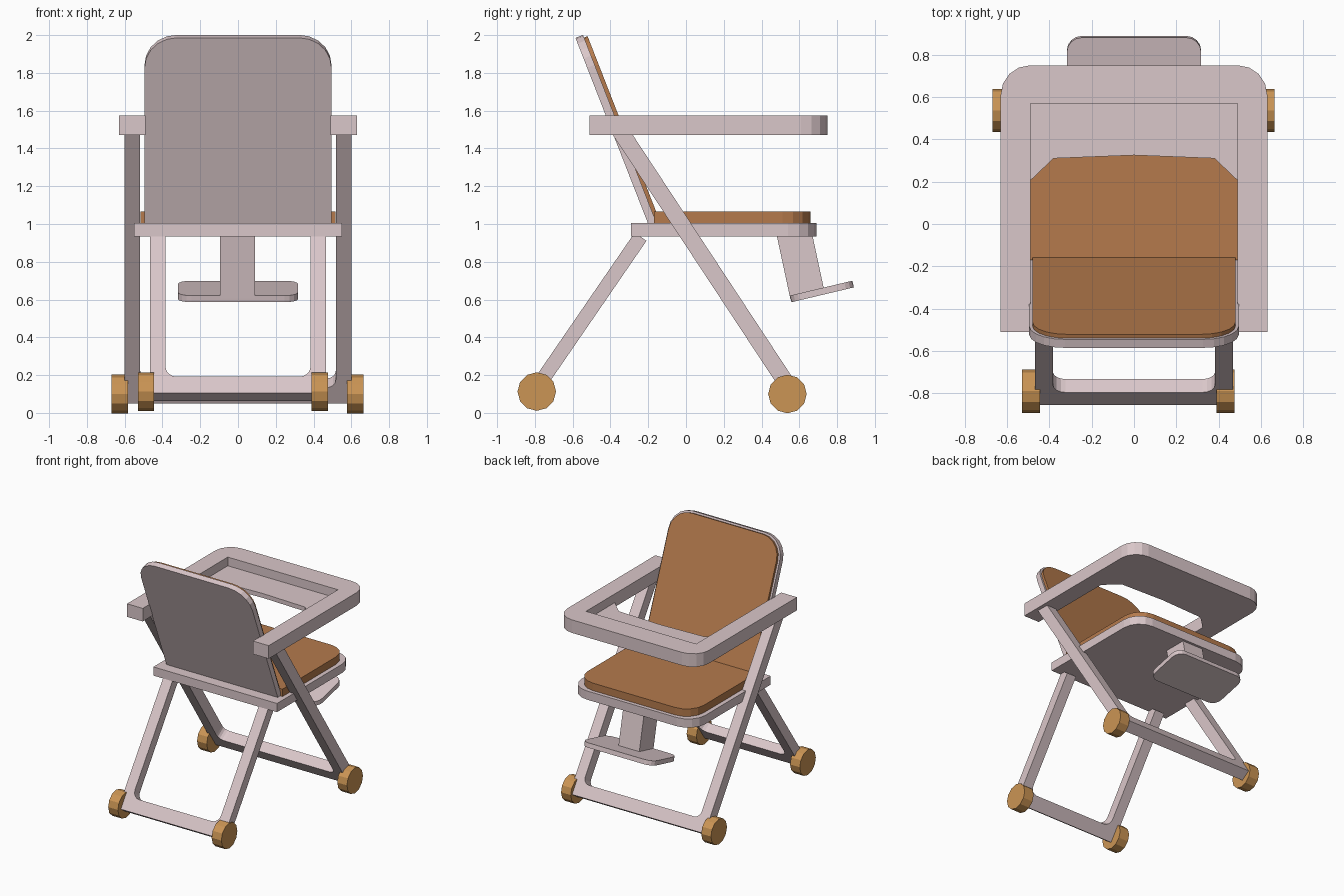
import bpy, bmesh, math
from mathutils import Vector

if "Cube" in bpy.data.objects:
    bpy.data.objects.remove(bpy.data.objects["Cube"])


def material(name, rgb):
    m = bpy.data.materials.new(name)
    m.diffuse_color = (*rgb, 1)
    m.use_nodes = True
    m.node_tree.nodes["Principled BSDF"].inputs["Base Color"].default_value = m.diffuse_color
    return m


FRAME = material("pale pink frame", (0.70, 0.57, 0.585))
CUSHION = material("brown cushion", (0.46, 0.195, 0.073))
WHEEL = material("tan wheel", (0.60, 0.30, 0.09))


def rounded(corners, segs=4):
    """Outline from (x, y, radius) right-angle corners."""
    pts = []
    n = len(corners)
    for i, (x, y, r) in enumerate(corners):
        p = Vector((x, y))
        if not r:
            pts.append(p)
            continue
        a = (Vector(corners[i - 1][:2]) - p).normalized()
        b = (Vector(corners[(i + 1) % n][:2]) - p).normalized()
        for k in range(segs + 1):
            t = math.pi / 2 * k / segs
            pts.append(p + a * r * (1 - math.sin(t)) + b * r * (1 - math.cos(t)))
    return pts


def prism(name, pts, mat, origin, up, depth, thick):
    """Extrude an outline (x, distance along 'up') by thick along 'depth'.
    origin, up and depth are (y, z) pairs."""
    o, v, w = (Vector((0, *c)) for c in (origin, up, depth))
    v.normalize()
    w.normalize()
    bm = bmesh.new()
    f = bm.faces.new([bm.verts.new(o + Vector((p[0], 0, 0)) + v * p[1]) for p in pts])
    ext = bmesh.ops.extrude_face_region(bm, geom=[f])
    bmesh.ops.translate(bm, vec=w * thick,
                        verts=[g for g in ext["geom"] if isinstance(g, bmesh.types.BMVert)])
    bmesh.ops.recalc_face_normals(bm, faces=bm.faces)
    me = bpy.data.meshes.new(name)
    bm.to_mesh(me)
    bm.free()
    me.materials.append(mat)
    ob = bpy.data.objects.new(name, me)
    bpy.context.collection.objects.link(ob)
    return ob


def flat(name, pts, mat, z0, z1):
    return prism(name, pts, mat, (0, z0), (1, 0), (0, 1), z1 - z0)


def front_rounded(hw, lo, hi, r, segs=4):
    return rounded([(-hw, lo, 0), (hw, lo, 0), (hw, hi, r), (-hw, hi, r)], segs)


def leg_frame(hw, inner, length, bar, r):
    """U shape: two legs joined by a bar at the bottom."""
    return rounded([(-hw, 0, 0), (hw, 0, 0), (hw, length, 0), (inner, length, 0),
                    (inner, bar, r), (-inner, bar, r), (-inner, length, 0), (-hw, length, 0)])


# seat and its cushion
flat("seat", front_rounded(0.55, -0.29, 0.69, 0.15), FRAME, 0.935, 1.005)
flat("seat_cushion", front_rounded(0.515, -0.17, 0.66, 0.15), CUSHION, 1.005, 1.065)

# leaning backrest and its cushion
up, fwd = Vector((-0.364, 0.931)), Vector((0.931, 0.364))
base = Vector((-0.20, 1.0))
prism("backrest", front_rounded(0.495, -0.015, 1.058, 0.17, 5), FRAME, base, up, fwd, 0.043)
prism("backrest_cushion", front_rounded(0.48, 0.0, 1.043, 0.16, 5), CUSHION,
      base + fwd * 0.043, up, fwd, 0.02)

# tray: arms and rim, with a recessed floor
flat("tray_rim", rounded([(-0.63, -0.51, 0), (-0.49, -0.51, 0), (-0.49, 0.57, 0), (0.49, 0.57, 0),
                          (0.49, -0.51, 0), (0.63, -0.51, 0), (0.63, 0.75, 0.14),
                          (-0.63, 0.75, 0.14)]), FRAME, 1.47, 1.575)
flat("tray_floor", [(-0.49, 0.57), (-0.49, 0.205), (-0.38, 0.31), (0, 0.325), (0.38, 0.31),
                    (0.49, 0.205), (0.49, 0.57)], FRAME, 1.47, 1.505)

# crossing leg frames
prism("long_leg_frame", leg_frame(0.602, 0.518, 1.73, 0.10, 0.05), FRAME,
      (0.549, 0.05), (-0.55, 0.835), (0.835, 0.55), 0.088)
prism("short_leg_frame", leg_frame(0.467, 0.383, 1.03, 0.105, 0.06), FRAME,
      (-0.855, 0.105), (0.566, 0.824), (0.824, -0.566), 0.076)

# footrest post and tilted plate
slope = Vector((0.97, 0.23)).normalized()
normal = Vector((-slope.y, slope.x))
post = prism("footrest_post", [(-0.095, 0), (0.09, 0), (0.09, 0.185), (-0.095, 0.185)], FRAME,
             (0.552, 0.605), slope, (-0.21, 0.98), 0.35)
for vert in post.data.vertices:        # cut the post level inside the seat
    if vert.co.z > 0.9:
        vert.co.y += 0.21 / 0.98 * (vert.co.z - 0.95)
        vert.co.z = 0.95
prism("footrest_plate", rounded([(-0.317, 0, 0.07), (0.317, 0, 0.07), (0.317, 0.34, 0.07),
                                 (-0.317, 0.34, 0.07)]), FRAME, (0.558, 0.586), slope, normal, 0.036)

# wheels
for name, x, y, z in (("long_leg_wheel_left", -0.626, 0.537, 0.1),
                      ("long_leg_wheel_right", 0.621, 0.537, 0.1),
                      ("short_leg_wheel_left", -0.487, -0.79, 0.113),
                      ("short_leg_wheel_right", 0.433, -0.79, 0.113)):
    bpy.ops.mesh.primitive_cylinder_add(vertices=12, radius=0.102, depth=0.086,
                                        location=(x, y, z), rotation=(0, math.pi / 2, 0))
    wheel = bpy.context.object
    wheel.name = name
    wheel.data.materials.append(WHEEL)
